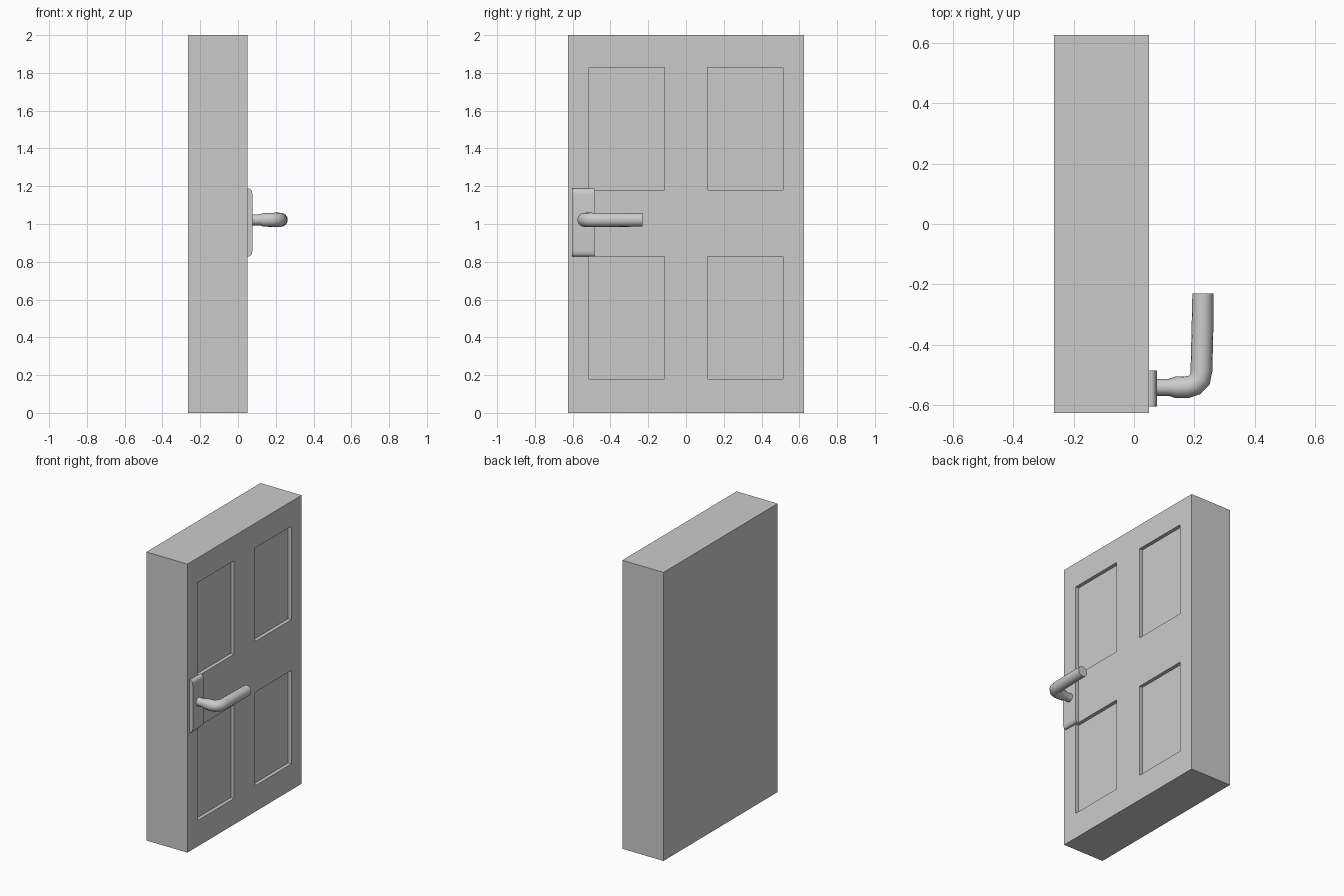
import bpy, bmesh, math
from mathutils import Vector

if "Cube" in bpy.data.objects:
    bpy.data.objects.remove(bpy.data.objects["Cube"])


def new_object(name, bm):
    bmesh.ops.recalc_face_normals(bm, faces=bm.faces)
    mesh = bpy.data.meshes.new(name)
    bm.to_mesh(mesh)
    bm.free()
    obj = bpy.data.objects.new(name, mesh)
    bpy.context.collection.objects.link(obj)
    return obj


def add_box(bm, lo, hi):
    lo, hi = Vector(lo), Vector(hi)
    verts = bmesh.ops.create_cube(bm, size=1)["verts"]
    for v in verts:
        v.co = (lo + hi) / 2 + v.co * (hi - lo)


def loft(bm, rings):
    loops = [[bm.verts.new(p) for p in ring] for ring in rings]
    n = len(loops[0])
    for a, b in zip(loops, loops[1:]):
        for i in range(n):
            j = (i + 1) % n
            bm.faces.new((a[i], a[j], b[j], b[i]))
    bm.faces.new(loops[0])
    bm.faces.new(loops[-1])


def smooth(obj, angle):
    bpy.ops.object.select_all(action='DESELECT')
    obj.select_set(True)
    bpy.context.view_layer.objects.active = obj
    bpy.ops.object.shade_smooth_by_angle(angle=math.radians(angle))


FACE = 0.05

# Door slab
bm = bmesh.new()
add_box(bm, (-0.265, -0.625, 0), (FACE, 0.625, 2))
door = new_object("door_slab", bm)

# Four recessed panels
bm = bmesh.new()
for y0 in (-0.513, 0.113):
    for z0 in (0.18, 1.18):
        add_box(bm, (FACE - 0.025, y0, z0), (FACE + 0.1, y0 + 0.4, z0 + 0.648))
cutter = new_object("panel_cutter", bm)
mod = door.modifiers.new("panels", 'BOOLEAN')
mod.operation = 'DIFFERENCE'
mod.solver = 'EXACT'
mod.object = cutter
bpy.context.view_layer.objects.active = door
door.select_set(True)
bpy.ops.object.modifier_apply(modifier=mod.name)
bpy.data.objects.remove(cutter)

# Handle plate: profile with rounded front corners, extruded across y
x0, x1, zb, zt, r, rz = FACE, 0.076, 0.828, 1.188, 0.018, 0.03
profile = [(x0, zb)]
for k in range(5):
    a = math.radians(22.5 * k)
    profile.append((x1 - r + r * math.sin(a), zb + rz - rz * math.cos(a)))
profile += [(x, zb + zt - z) for x, z in reversed(profile)]
bm = bmesh.new()
loft(bm, [[(x, y, z) for x, z in profile] for y in (-0.604, -0.485)])
smooth(new_object("handle_plate", bm), 30)

# Lever handle: round section swept along a bent path (x, y, heading, radius)
path = [(0.070, -0.54, 0, 0.028), (0.115, -0.54, 0, 0.028),
        (0.135, -0.54, 0, 0.035), (0.18, -0.539, 3, 0.036),
        (0.202, -0.53, 28, 0.037), (0.218, -0.512, 60, 0.037),
        (0.223, -0.485, 86, 0.036), (0.226, -0.36, 89, 0.036),
        (0.228, -0.23, 90, 0.035)]
SIDES, Z = 16, 1.022
rings = []
for x, y, heading, rad in path:
    h = math.radians(heading)
    side = Vector((math.sin(h), -math.cos(h), 0))
    ring = []
    for k in range(SIDES):
        a = 2 * math.pi * k / SIDES
        ring.append(Vector((x, y, Z)) + side * rad * math.cos(a)
                    + Vector((0, 0, rad * 1.03 * math.sin(a))))
    rings.append(ring)
bm = bmesh.new()
loft(bm, rings)
smooth(new_object("lever_handle", bm), 50)
